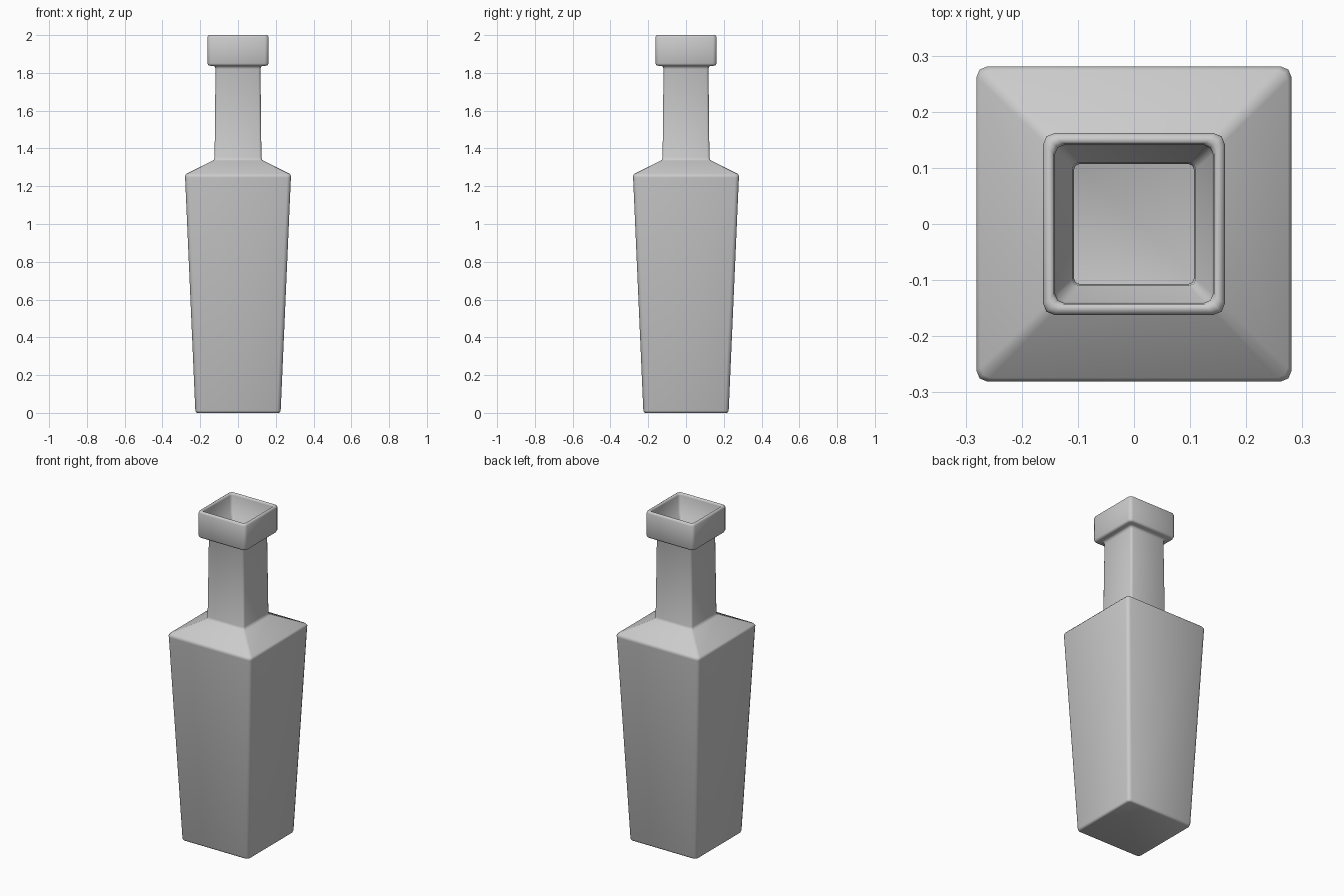
import bpy, bmesh, math

# (half width, height, corner radius): up the outside, over the lip, down the inside
PROFILE = [
    (0.215, 0.000, 0.014), (0.222, 0.003, 0.018), (0.226, 0.012, 0.020),
    (0.280, 1.245, 0.020), (0.281, 1.255, 0.020), (0.274, 1.265, 0.018),
    (0.134, 1.335, 0.014), (0.127, 1.341, 0.012), (0.124, 1.352, 0.012),
    (0.119, 1.820, 0.012), (0.122, 1.832, 0.012), (0.130, 1.837, 0.013),
    (0.150, 1.838, 0.016), (0.158, 1.841, 0.019), (0.162, 1.850, 0.020),
    (0.162, 1.988, 0.020), (0.159, 1.996, 0.019), (0.153, 2.000, 0.017),
    (0.148, 2.000, 0.017), (0.143, 1.996, 0.017), (0.141, 1.988, 0.017),
    (0.139, 1.880, 0.016), (0.110, 1.850, 0.012), (0.107, 1.820, 0.010),
    (0.110, 1.340, 0.010), (0.120, 1.322, 0.012), (0.258, 1.252, 0.014),
    (0.262, 1.240, 0.014), (0.208, 0.030, 0.012), (0.200, 0.020, 0.010),
]
CORNER_STEPS = 2


def square_ring(bm, half, z, radius):
    """Square loop of vertices with rounded corners."""
    ring = []
    for quarter, (sx, sy) in enumerate([(1, 1), (-1, 1), (-1, -1), (1, -1)]):
        for i in range(CORNER_STEPS + 1):
            a = math.pi / 2 * (quarter + i / CORNER_STEPS)
            ring.append(bm.verts.new((sx * (half - radius) + radius * math.cos(a),
                                      sy * (half - radius) + radius * math.sin(a), z)))
    return ring


# Hollow square bottle lofted through the profile
bm = bmesh.new()
rings = [square_ring(bm, *p) for p in PROFILE]
for low, high in zip(rings, rings[1:]):
    n = len(low)
    for i in range(n):
        j = (i + 1) % n
        bm.faces.new((low[i], low[j], high[j], high[i]))
bm.faces.new(rings[0][::-1])   # base
bm.faces.new(rings[-1])        # inner floor
bmesh.ops.recalc_face_normals(bm, faces=bm.faces)

mesh = bpy.data.meshes.new("square_bottle")
bm.to_mesh(mesh)
bm.free()
bottle = bpy.data.objects.new("square_bottle", mesh)
bpy.context.collection.objects.link(bottle)

# Smooth the rounded edges
bpy.context.view_layer.objects.active = bottle
bottle.select_set(True)
bpy.ops.object.shade_smooth_by_angle(angle=math.radians(50))
